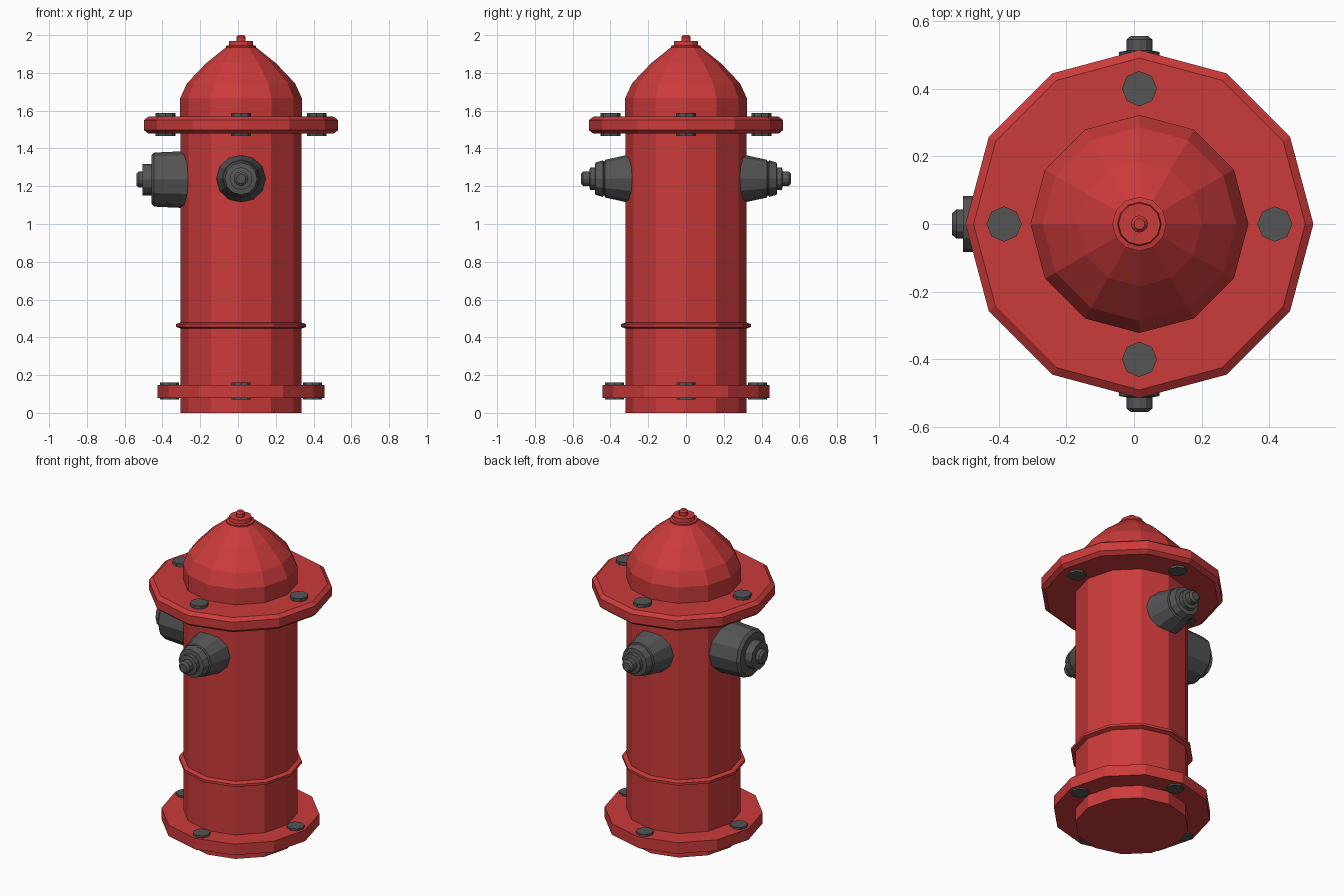
import bpy, bmesh, math
from mathutils import Matrix, Vector

cube = bpy.data.objects.get("Cube")
if cube:
    bpy.data.objects.remove(cube, do_unlink=True)

CX = 0.016  # centre line of the barrel


def make_material(name, rgb):
    m = bpy.data.materials.new(name)
    m.use_nodes = True
    m.diffuse_color = (*rgb, 1)
    bsdf = m.node_tree.nodes["Principled BSDF"]
    bsdf.inputs["Base Color"].default_value = (*rgb, 1)
    bsdf.inputs["Roughness"].default_value = 0.6
    return m


red = make_material("red paint", (0.60, 0.043, 0.043))
iron = make_material("dark iron", (0.09, 0.09, 0.09))


def lathe(name, profile, material, sides=12, location=(CX, 0, 0), axis=(0, 0, 1)):
    """Turn (radius, height) points about an axis, with flat faces and closed ends."""
    bm = bmesh.new()
    rings = []
    for r, h in profile:
        angles = [2 * math.pi * i / sides for i in range(sides)]
        rings.append([bm.verts.new((r * math.cos(a), r * math.sin(a), h)) for a in angles])
    for low, high in zip(rings, rings[1:]):
        for i in range(sides):
            j = (i + 1) % sides
            bm.faces.new((low[i], low[j], high[j], high[i]))
    bm.faces.new(rings[0][::-1])
    bm.faces.new(rings[-1])
    turn = Vector((0, 0, 1)).rotation_difference(Vector(axis)).to_matrix().to_4x4()
    bm.transform(Matrix.Translation(location) @ turn)
    mesh = bpy.data.meshes.new(name)
    bm.to_mesh(mesh)
    bm.free()
    mesh.materials.append(material)
    obj = bpy.data.objects.new(name, mesh)
    bpy.context.collection.objects.link(obj)
    return obj


# Barrel and its rings
lathe("barrel", [(0.32, 0), (0.32, 1.52)], red)
lathe("base_flange", [(0.443, 0.08), (0.443, 0.148)], red)
lathe("barrel_band", [(0.315, 0.445), (0.345, 0.455), (0.345, 0.47), (0.315, 0.48)], red)
lathe("top_flange", [(0.49, 1.478), (0.514, 1.497), (0.514, 1.55), (0.49, 1.568)], red)

# Domed cap with its knob
lathe("dome", [(0.322, 1.53), (0.322, 1.666), (0.286, 1.745), (0.184, 1.852), (0.08, 1.935)], red)
lathe("dome_collar", [(0.08, 1.92), (0.08, 1.943), (0.065, 1.946), (0.062, 1.968)], red)
lathe("dome_knob", [(0.025, 1.95), (0.025, 1.99), (0.016, 2.0)], red)

# Four bolts through each flange
for label, reach, r, low, high in (("base", 0.378, 0.05, 0.07, 0.16),
                                   ("top", 0.40, 0.052, 1.465, 1.587)):
    for side, dx, dy in (("left", 1, 0), ("back", 0, 1), ("right", -1, 0), ("front", 0, -1)):
        lathe(f"{label}_bolt_{side}", [(r, low), (r, high)], iron, 8,
              (CX + dx * reach, dy * reach, 0))

# Small tapered outlets at front and back
outlet = [(0.138, 0.24), (0.13, 0.29), (0.10, 0.428), (0.09, 0.432), (0.09, 0.437),
          (0.097, 0.44), (0.085, 0.48), (0.06, 0.483), (0.06, 0.508),
          (0.038, 0.512), (0.038, 0.545), (0.025, 0.556)]
for side, d in (("front", -1), ("back", 1)):
    lathe(f"outlet_{side}", outlet, iron, 12, (CX, 0, 1.24), (0, d, 0))

# Large outlet on the right
large = [(0.155, 0.24), (0.151, 0.288), (0.143, 0.46), (0.128, 0.474), (0.083, 0.474),
         (0.083, 0.521), (0.043, 0.521), (0.043, 0.541), (0.032, 0.553)]
lathe("outlet_right", large, iron, 12, (CX, 0, 1.235), (-1, 0, 0))
